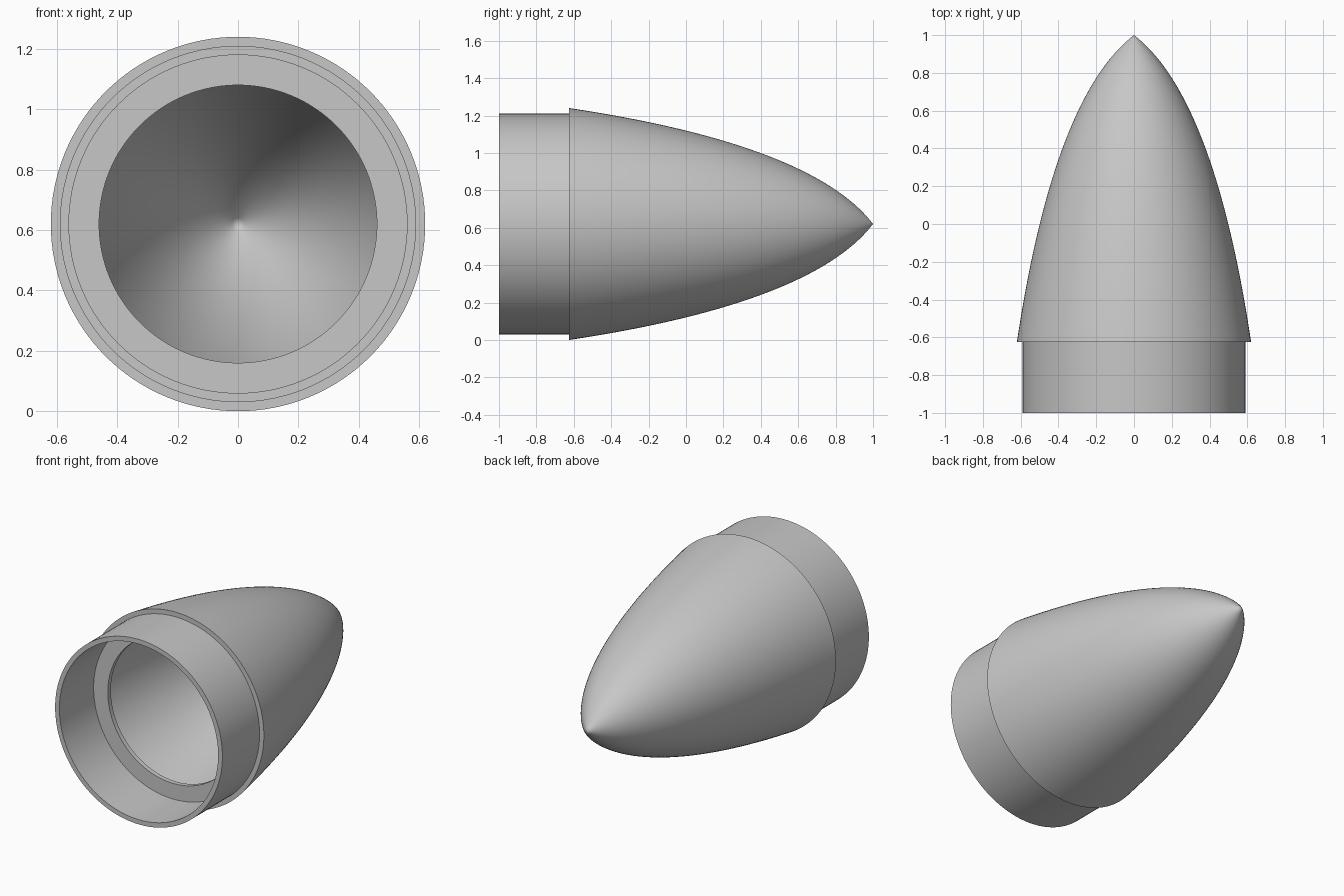
import bpy, math

cube = bpy.data.objects.get("Cube")
if cube:
    bpy.data.objects.remove(cube, do_unlink=True)

SEGMENTS = 128
AXIS_Z = 0.62
STEP_Y = -0.625

grey = bpy.data.materials.new("light grey")
grey.use_nodes = True
colour = (0.57, 0.57, 0.57, 1)
grey.diffuse_color = colour
grey.node_tree.nodes["Principled BSDF"].inputs["Base Color"].default_value = colour


def nose_curve(base_radius, tip_y, steps=40):
    """Pointed curve from the base step to the tip, as (radius, y)."""
    length = tip_y - STEP_Y
    points = []
    for i in range(steps + 1):
        t = 1 - i / steps
        back = 2 * t * (1 - t) * 0.2 + t * t
        radius = 2 * t * (1 - t) * 0.685 + t * t
        points.append((radius * base_radius, tip_y - back * length))
    return points


def lathe(name, profile):
    """Revolve a closed (radius, y) profile around the long axis."""
    verts, faces, rings = [], [], []
    for r, y in profile:
        start = len(verts)
        count = 1 if r < 1e-6 else SEGMENTS
        for k in range(count):
            a = math.tau * k / SEGMENTS
            verts.append((r * math.cos(a), y, AXIS_Z + r * math.sin(a)))
        rings.append([start + k % count for k in range(SEGMENTS)])
    for a, b in zip(rings, rings[1:] + rings[:1]):
        if a[0] == a[1] and b[0] == b[1]:
            continue
        for k in range(SEGMENTS):
            n = (k + 1) % SEGMENTS
            corners = dict.fromkeys((a[k], b[k], b[n], a[n]))
            faces.append(list(corners))
    mesh = bpy.data.meshes.new(name)
    mesh.from_pydata(verts, [], faces)
    mesh.materials.append(grey)
    obj = bpy.data.objects.new(name, mesh)
    bpy.context.collection.objects.link(obj)
    bpy.ops.object.select_all(action="DESELECT")
    obj.select_set(True)
    bpy.context.view_layer.objects.active = obj
    bpy.ops.object.shade_smooth_by_angle(angle=math.radians(30))
    return obj


# Hollow shell: collar, step, outer nose, inner nose, inner ledge, collar bore
outer = nose_curve(0.62, 1.0)
inner = nose_curve(0.59, 0.95)[::-1]
collar = [(0.59, -1.0), (0.59, STEP_Y)]
ledge = [(0.46, STEP_Y), (0.46, -0.655), (0.56, -0.655), (0.56, -1.0)]
lathe("hollow_nose_cone", collar + outer + inner + ledge)
